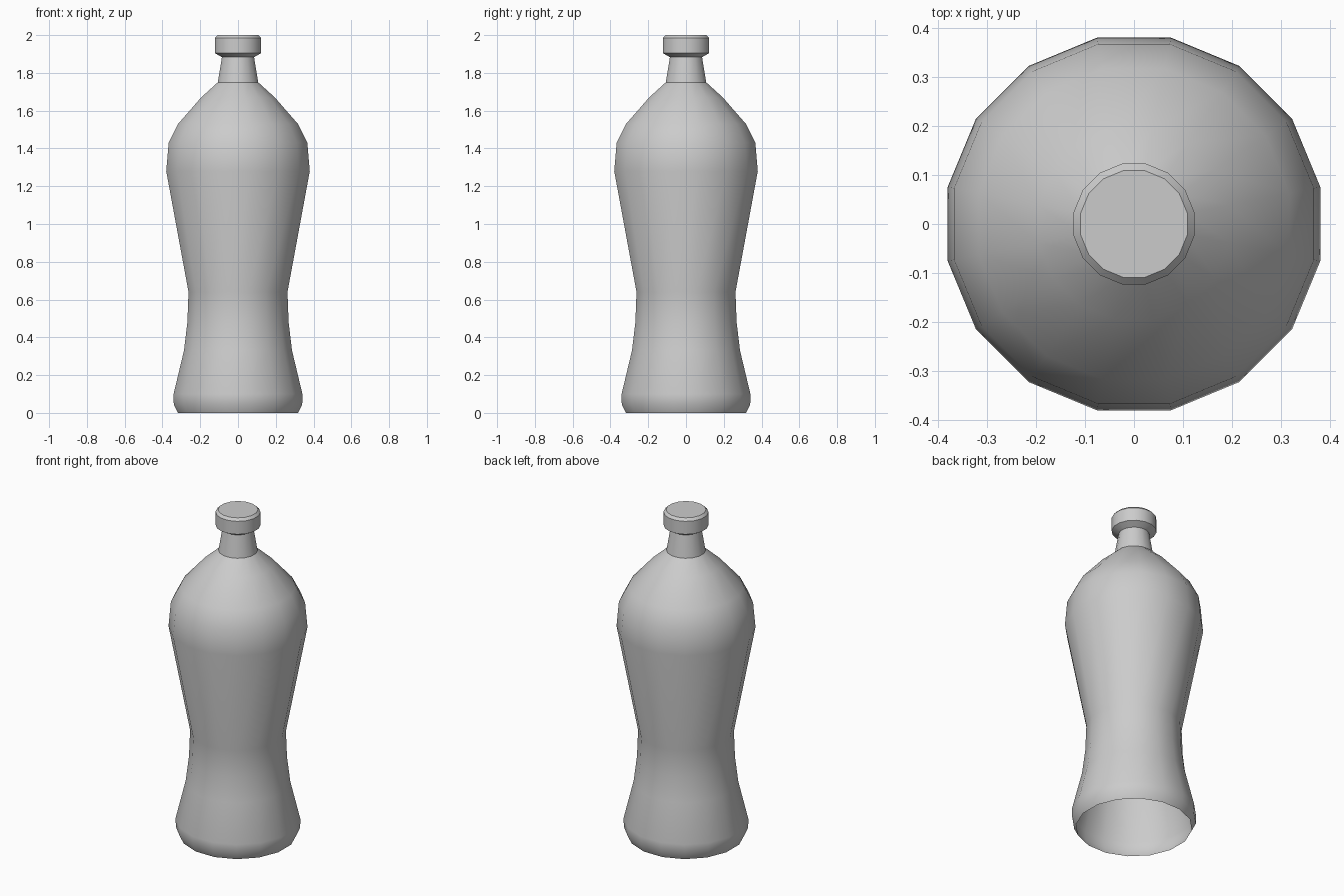
import bpy
import bmesh
from math import cos, sin, pi, radians

SIDES = 16

cube = bpy.data.objects.get("Cube")
if cube:
    bpy.data.objects.remove(cube, do_unlink=True)

grey = bpy.data.materials.new("plain grey")
grey.use_nodes = True
colour = (0.6, 0.6, 0.6, 1)
grey.diffuse_color = colour
grey.node_tree.nodes["Principled BSDF"].inputs["Base Color"].default_value = colour


def lathe(name, profile, close_top=False):
    """Turn a profile of (half width across flats, height) around z."""
    bm = bmesh.new()
    rings = []
    for half_width, z in profile:
        r = half_width / cos(pi / SIDES)
        angles = [(i + 0.5) * 2 * pi / SIDES for i in range(SIDES)]
        rings.append([bm.verts.new((r * cos(a), r * sin(a), z)) for a in angles])
    for low, high in zip(rings, rings[1:]):
        for i in range(SIDES):
            j = (i + 1) % SIDES
            bm.faces.new((low[i], low[j], high[j], high[i]))
    if close_top:
        bm.faces.new(rings[-1])
    mesh = bpy.data.meshes.new(name)
    bm.to_mesh(mesh)
    bm.free()
    mesh.materials.append(grey)
    obj = bpy.data.objects.new(name, mesh)
    bpy.context.collection.objects.link(obj)
    bpy.ops.object.select_all(action="DESELECT")
    obj.select_set(True)
    bpy.context.view_layer.objects.active = obj
    bpy.ops.object.shade_smooth_by_angle(angle=radians(30))
    return obj


# Waisted body, open underneath, with rounded shoulders and tapered neck
lathe("bottle_body", [
    (0.318, 0), (0.34, 0.045), (0.341, 0.1), (0.286, 0.33), (0.268, 0.48),
    (0.262, 0.64), (0.38, 1.28), (0.367, 1.43), (0.317, 1.53),
    (0.195, 1.67), (0.107, 1.75), (0.084, 1.89),
])

# Cap with a flared underside and a chamfered top edge
lathe("bottle_cap", [
    (0.08, 1.88), (0.123, 1.905), (0.123, 1.985), (0.109, 2),
], close_top=True)
